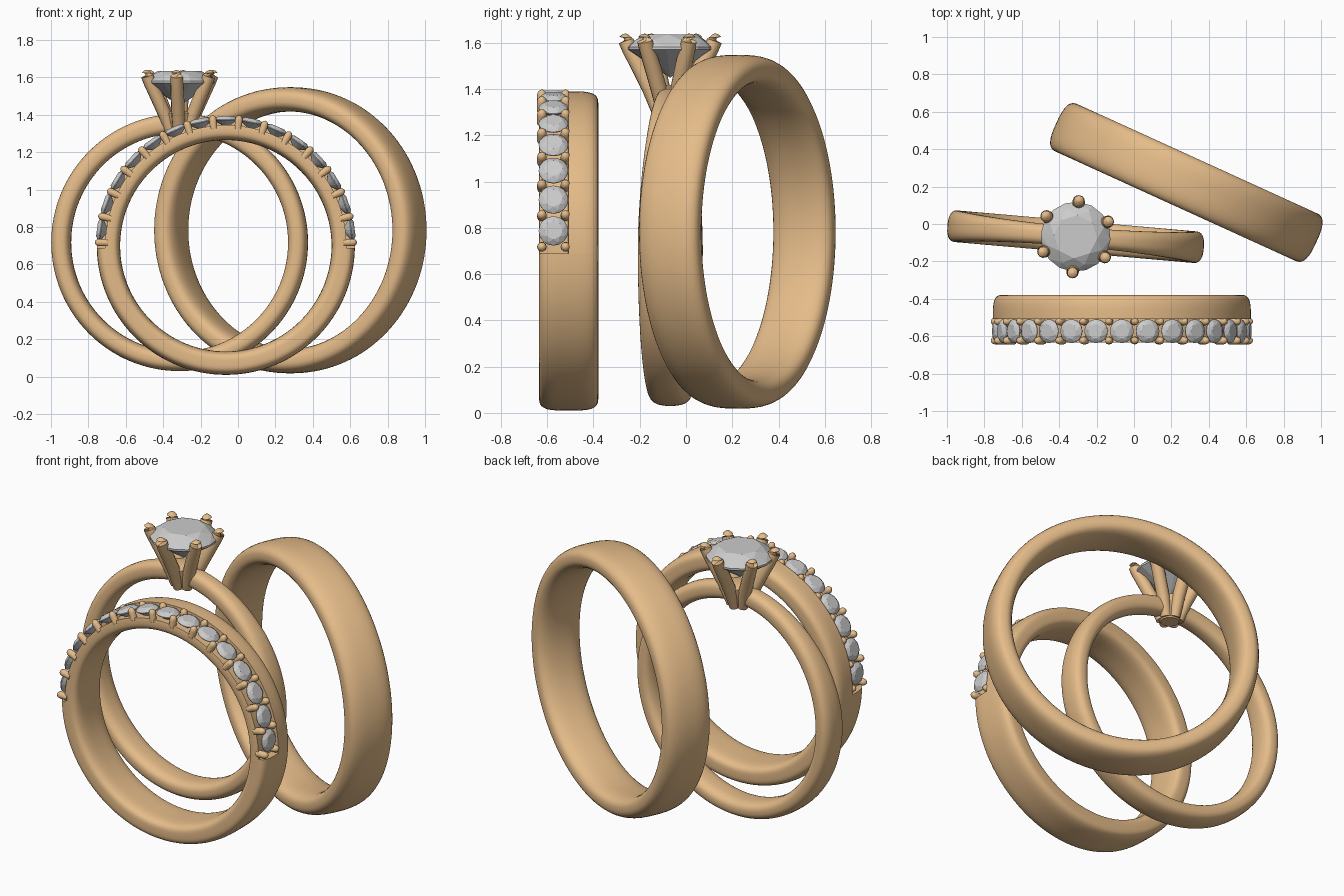
import bpy, bmesh, math
from mathutils import Vector, Matrix

if "Cube" in bpy.data.objects:
    bpy.data.objects.remove(bpy.data.objects["Cube"])

gold = bpy.data.materials.new("gold")
gold.diffuse_color = (0.78, 0.50, 0.25, 1)
gold.use_nodes = True
gold.node_tree.nodes["Principled BSDF"].inputs["Base Color"].default_value = gold.diffuse_color


def loft(bm, rings, loop=False):
    """Skin a list of equal-length point rings; cap the ends unless looped."""
    vs = [[bm.verts.new(p) for p in r] for r in rings]
    n = len(vs[0])
    for i in range(len(vs) if loop else len(vs) - 1):
        a, b = vs[i], vs[(i + 1) % len(vs)]
        for j in range(n):
            k = (j + 1) % n
            bm.faces.new((a[j], a[k], b[k], b[j]))
    if not loop:
        bm.faces.new(vs[0])
        bm.faces.new(vs[-1])


def finish(bm, name, loc=(0, 0, 0), yaw=0, mat=gold, smooth=True):
    bmesh.ops.recalc_face_normals(bm, faces=bm.faces)
    me = bpy.data.meshes.new(name)
    bm.to_mesh(me)
    bm.free()
    ob = bpy.data.objects.new(name, me)
    bpy.context.collection.objects.link(ob)
    ob.location = loc
    ob.rotation_euler.z = math.radians(yaw)
    if mat:
        me.materials.append(mat)
    if smooth:
        bpy.ops.object.select_all(action='DESELECT')
        bpy.context.view_layer.objects.active = ob
        ob.select_set(True)
        bpy.ops.object.shade_smooth_by_angle(angle=math.radians(40))
    return ob


def oval(r_in, r_out, half_w, n, count=32):
    """Superellipse section as (radius, width) pairs."""
    pts = []
    for i in range(count):
        t = 2 * math.pi * (i + 0.5) / count
        c, s = math.cos(t), math.sin(t)
        pts.append(((r_in + r_out) / 2 + (r_out - r_in) / 2 * math.copysign(abs(s) ** (2 / n), s),
                    half_w * math.copysign(abs(c) ** (2 / n), c)))
    return pts


def band(name, section, angles, loc, yaw):
    bm = bmesh.new()
    loft(bm, [[(r * math.cos(a), w, r * math.sin(a)) for r, w in section(i, a)]
              for i, a in enumerate(angles)], loop=True)
    return finish(bm, name, loc, yaw)


def tube(bm, path, sides=12):
    """Round tube along (point, radius) pairs."""
    rings = []
    for i, (p, r) in enumerate(path):
        d = Vector(path[min(i + 1, len(path) - 1)][0]) - Vector(path[max(i - 1, 0)][0])
        q = d.to_track_quat('Z', 'Y')
        rings.append([Vector(p) + q @ Vector((r * math.cos(2 * math.pi * j / sides),
                                              r * math.sin(2 * math.pi * j / sides), 0))
                      for j in range(sides)])
    loft(bm, rings)


def gem(bm, radius, matrix, crown=0.32, depth=0.68):
    """Brilliant cut: table, crown, girdle and pavilion as a hull."""
    pts = [(0, 0, -depth)]
    for r, z, n, off in ((0.62, crown, 8, 0), (0.84, crown * 0.6, 8, 0.5),
                         (1, 0.03, 16, 0), (1, -0.03, 16, 0)):
        for i in range(n):
            a = 2 * math.pi * (i + off) / n
            pts.append((r * math.cos(a), r * math.sin(a), z))
    vs = [bm.verts.new(matrix @ (Vector(p) * radius)) for p in pts]
    bmesh.ops.convex_hull(bm, input=vs)


around = [2 * math.pi * i / 128 for i in range(128)]

# Plain wide band
wide = oval(0.635, 0.765, 0.14, 2.8)
band("wide_band", lambda i, a: wide, around, (0.28, 0.222, 0.783), -24.5)

# Solitaire band, narrowing toward the top
SOL = (-0.312, -0.068, 0.718)
band("solitaire_band",
     lambda i, a: oval(0.583, 0.688, 0.085 - 0.033 * max(0, math.sin(a)) ** 1.5, 2.6),
     around, SOL, -5)

# Solitaire setting: base cup and six prongs
bm = bmesh.new()
tube(bm, [((0, 0, 0.56), 0.05), ((0, 0, 0.575), 0.062), ((0, 0, 0.69), 0.088), ((0, 0, 0.70), 0.07)], 32)
for k in range(6):
    a = math.radians(90 + 60 * k)
    prof = [(0.045, 0.57, 0.03), (0.085, 0.68, 0.036), (0.135, 0.78, 0.036), (0.178, 0.86, 0.034),
            (0.192, 0.89, 0.033), (0.193, 0.905, 0.028), (0.19, 0.915, 0.017), (0.188, 0.92, 0.004)]
    tube(bm, [((r * math.cos(a), r * math.sin(a), z), t) for r, z, t in prof])
finish(bm, "solitaire_prongs", SOL, -5)

# Solitaire stone
bm = bmesh.new()
gem(bm, 0.187, Matrix.Translation((0, 0, 0.858)))
finish(bm, "solitaire_stone", SOL, -5, None, False)

# Stone-set band: front half of the upper arc is cut down to a seat
SET = (-0.065, -0.507, 0.70)
body = oval(0.565, 0.69, 0.128, 3.6, 48)
lo, hi = math.radians(-1), math.radians(181)
step = [lo + (hi - lo) * i / 64 for i in range(65)]
rest = [hi + (2 * math.pi - (hi - lo)) * i / 64 for i in range(65)]


def seat_section(i, a):
    out = []
    for r, w in body:
        if r > 0.6275 and abs(w) < 0.0075:
            w = 0.0
        out.append((min(r, 0.645) if i < 65 and r > 0.6275 and w < -0.001 else r, w))
    # split the outer crossing into a vertical wall
    j = next(k for k in range(len(out)) if out[k][0] > 0.66 and out[k][1] >= 0 > out[(k + 1) % 48][1]
             or (out[k][1] >= 0 > out[(k + 1) % 48][1] and out[k][0] > 0.6275))
    out[j + 1:j + 1] = [(0.69, -0.001), (0.645 if i < 65 else 0.69, -0.002)]
    return out


band("stone_set_band", seat_section, step + rest, SET, 0)

# Row of fifteen small stones
bm = bmesh.new()
pitch = math.radians(11.8)
for k in range(-7, 8):
    gem(bm, 0.064, Matrix.Rotation(k * pitch, 4, 'Y') @ Matrix.Translation((0, -0.066, 0.674)))
finish(bm, "row_stones", SET, 0, None, False)

# Bead prongs in pairs between the small stones
bm = bmesh.new()
for k in range(16):
    rot = Matrix.Rotation((k - 7.5) * pitch, 4, 'Y')
    for w in (-0.116, -0.014):
        tube(bm, [(rot @ Vector((0, w, z)), t) for z, t in
                  ((0.63, 0.02), (0.675, 0.021), (0.688, 0.019), (0.697, 0.012), (0.701, 0.003))], 10)
finish(bm, "row_beads", SET, 0)
